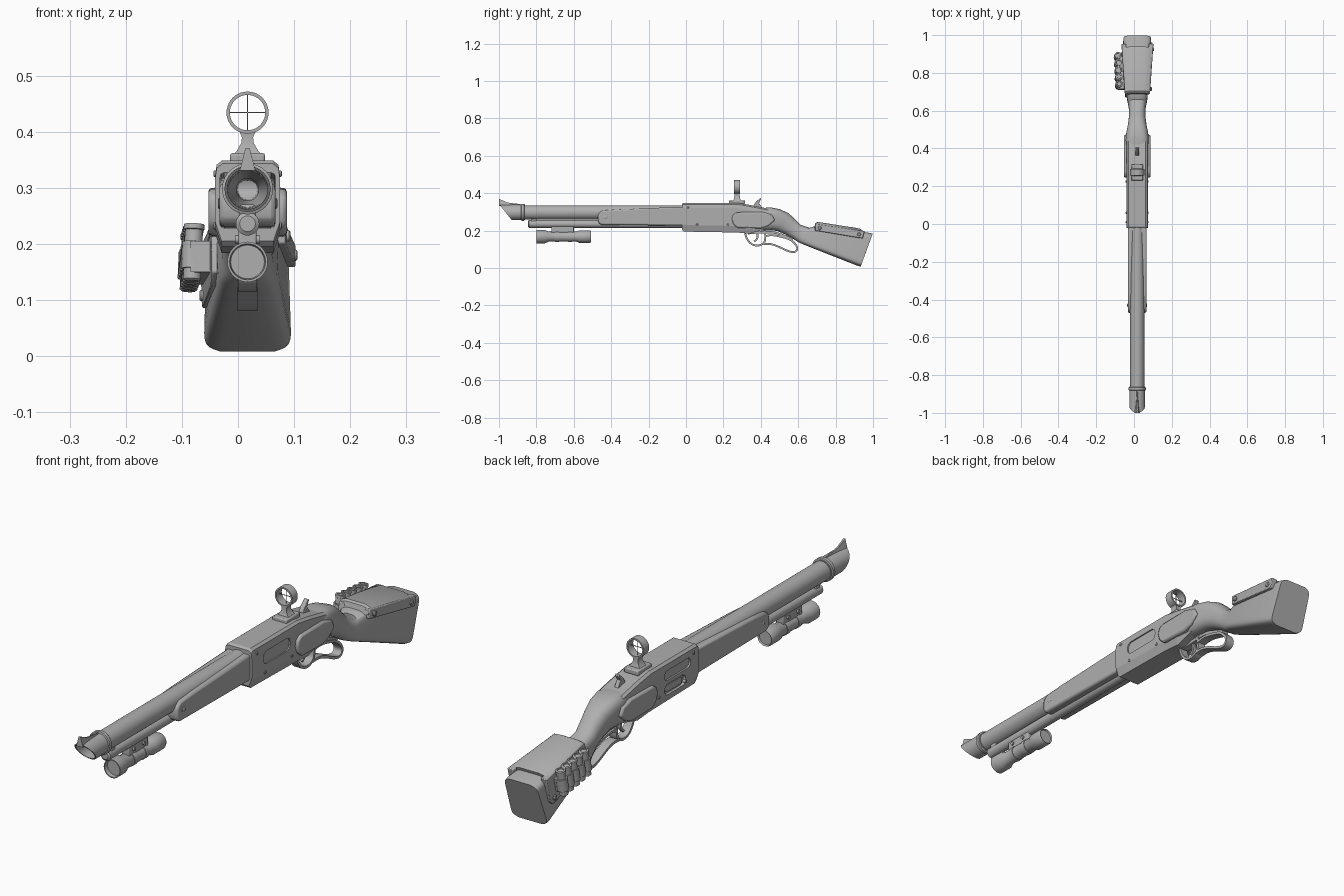
import bpy, bmesh, math
from mathutils import Vector

if "Cube" in bpy.data.objects:
    bpy.data.objects.remove(bpy.data.objects["Cube"])

CX = 0.017  # centre line of the gun
mat = bpy.data.materials.new("gunmetal_grey")
mat.diffuse_color = (0.43, 0.43, 0.43, 1)
mat.use_nodes = True
mat.node_tree.nodes["Principled BSDF"].inputs["Base Color"].default_value = mat.diffuse_color


def finish(name, bm, angle=35, bevel=0):
    bmesh.ops.recalc_face_normals(bm, faces=bm.faces)
    me = bpy.data.meshes.new(name)
    bm.to_mesh(me)
    bm.free()
    ob = bpy.data.objects.new(name, me)
    bpy.context.collection.objects.link(ob)
    me.materials.append(mat)
    if bevel:
        m = ob.modifiers.new("bevel", 'BEVEL')
        m.width, m.segments, m.limit_method = bevel, 2, 'ANGLE'
    if angle:
        bpy.ops.object.select_all(action='DESELECT')
        ob.select_set(True)
        bpy.context.view_layer.objects.active = ob
        bpy.ops.object.shade_smooth_by_angle(angle=math.radians(angle))
    return ob


def skin(bm, loops, closed=False):
    rings = [[bm.verts.new(p) for p in l] for l in loops]
    n = len(rings[0])
    pairs = list(zip(rings, rings[1:])) + ([(rings[-1], rings[0])] if closed else [])
    for a, b in pairs:
        for i in range(n):
            j = (i + 1) % n
            bm.faces.new((a[i], a[j], b[j], b[i]))
    if not closed:
        bm.faces.new(rings[0])
        bm.faces.new(rings[-1])


def prism(name, prof, x0, x1, bevel=0.0, angle=35):
    """Side profile of (y, z) extruded across x."""
    bm = bmesh.new()
    skin(bm, [[(x, y, z) for y, z in prof] for x in (x0, x1)])
    return finish(name, bm, angle, bevel)


def box(name, x0, x1, y0, y1, z0, z1, bevel=0.0):
    return prism(name, [(y0, z0), (y1, z0), (y1, z1), (y0, z1)], x0, x1, bevel)


def lathe(name, prof, origin, axis=(0, 1, 0), n=32, closed=False, cut=None):
    """Profile of (distance along axis, radius) spun around the axis."""
    bm = bmesh.new()
    rot = Vector((0, 0, 1)).rotation_difference(Vector(axis)).to_matrix()
    loops = []
    for d, r in prof:
        ring = [Vector(origin) + rot @ Vector((r * math.cos(t), r * math.sin(t), d))
                for t in (2 * math.pi * i / n for i in range(n))]
        loops.append([cut(p) if cut else p for p in ring])
    skin(bm, loops, closed)
    return finish(name, bm)


def loft(name, secs, n=40, angle=35):
    """Sections: top (y,z), bottom (y,z), half widths top/bottom, squareness, crown."""
    bm = bmesh.new()
    loops = []
    for ty, tz, by, bz, wt, wb, e, crown in secs:
        ring = []
        for i in range(n):
            t = 2 * math.pi * (i + 0.5) / n
            u, v = [math.copysign(abs(f(t)) ** (2 / e), f(t)) for f in (math.cos, math.sin)]
            k = (v + 1) / 2
            drop = crown * u * u * (2 * k - 1)
            ring.append((CX + u * (wb + (wt - wb) * k), by + (ty - by) * k - drop * .35, bz + (tz - bz) * k - drop))
        loops.append(ring)
    skin(bm, loops)
    return finish(name, bm, angle)


def capsule(y0, y1, z0, z1, r, n=6):
    pts = []
    for cy, cz, a in ((y1 - r, z1 - r, 0), (y0 + r, z1 - r, 90), (y0 + r, z0 + r, 180), (y1 - r, z0 + r, 270)):
        for i in range(n + 1):
            t = math.radians(a + 90 * i / n)
            pts.append((cy + r * math.cos(t), cz + r * math.sin(t)))
    return pts


def ribbon(name, path, hw, th):
    """Flat strap following a smoothed side path of (y, z)."""
    P = [Vector(p) for p in path]
    for _ in range(2):
        Q = [P[0]]
        for a, b in zip(P, P[1:]):
            Q += [a * .75 + b * .25, a * .25 + b * .75]
        P = Q + [P[-1]]
    loops = []
    for i, p in enumerate(P):
        t = (P[min(i + 1, len(P) - 1)] - P[max(i - 1, 0)]).normalized()
        nn = Vector((-t.y, t.x)) * th / 2
        loops.append([(CX + s * hw, *(p + nn * q)) for s, q in ((-1, -1), (1, -1), (1, 1), (-1, 1))])
    bm = bmesh.new()
    skin(bm, loops)
    return finish(name, bm, 40)


# barrel and slanted open muzzle
lathe("barrel", [(-.87, .038), (.02, .038), (.02, .01), (-.60, .02), (-.87, .034)], (CX, 0, .297), closed=True)
slant = lambda p: Vector((p.x, p.y + max(0, .338 - p.z) * .8, p.z)) if p.y < -.95 else p
lathe("muzzle", [(-.86, .041), (-.997, .041), (-.997, .036), (-.86, .034)], (CX, 0, .298), closed=True, cut=slant)
lathe("muzzle_collar", [(-.882, .040), (-.879, .0455), (-.866, .0455), (-.863, .040), (-.863, .036), (-.882, .036)],
      (CX, 0, .298), closed=True)
bm = bmesh.new()
skin(bm, [[(CX + w, y, z) for w, z in ((a, zt), (-a, zt), (-b, .331), (b, .331))]
          for y, zt, a, b in ((-1, .37, .004, .014), (-.955, .35, .003, .009), (-.885, .342, .002, .004))])
finish("front_sight", bm)

# magazine tube with its barrel band
lathe("magazine_tube", [(-.845, .014), (-.84, .021), (0, .021)], (CX, 0, .236))
box("barrel_band", CX - .015, CX + .015, -.83, -.80, .225, .27, .005)

# flashlight and mount
lathe("flashlight", [(-.785, .030), (-.80, .032), (-.80, .036), (-.755, .036), (-.735, .027), (-.585, .027),
                     (-.572, .033), (-.515, .033), (-.508, .030), (-.515, .027)], (CX, 0, .168))
for y in (-.69, -.62):
    lathe("flashlight_clamp", [(y - .01, .029), (y + .01, .029)], (CX, 0, .168))
box("flashlight_mount", CX - .016, CX + .016, -.72, -.60, .185, .225, .004)
for y in (-.69, -.63):
    lathe("mount_screw", [(-.022, .007), (.022, .007)], (CX, y, .208), (1, 0, 0), 12)

# fore-end with rounded nose
prism("fore_end", [(-.47, .25), (-.465, .238), (-.45, .231), (0, .227), (0, .328), (-.36, .314), (-.445, .308),
                   (-.465, .295), (-.47, .28)], CX - .05, CX + .05, .008)
for s in (-1, 1):
    lathe("fore_end_screw", [(.045, .010), (.051, .010), (.053, .007)], (CX, -.43, .272), (s, 0, 0), 16)

# receiver: chamfered cross-section following the side profile
bm = bmesh.new()
loops = []
for y, zt, zb in ((-.022, .343, .205), (-.012, .349, .195), (.27, .349, .190), (.34, .338, .184), (.44, .318, .212), (.452, .30, .225)):
    half = [(.045, zt), (.055, zt - .008), (.058, zt - .028), (.058, zb + .035), (.046, zb)]
    loops.append([(CX + x, y, z) for x, z in half] + [(CX - x, y, z) for x, z in reversed(half)])
skin(bm, loops)
receiver = finish("receiver", bm, 0)


def cut_slot(name, prof, x0, x1):
    c = prism(name, prof, x0, x1, 0, 0)
    c.hide_render = True
    c.hide_set(True)
    m = receiver.modifiers.new(name, 'BOOLEAN')
    m.operation, m.solver, m.object = 'DIFFERENCE', 'EXACT', c


cut_slot("right_port_cutter", capsule(.05, .215, .262, .312, .022), CX + .053, CX + .10)
cut_slot("left_port_cutter", capsule(.03, .19, .280, .318, .018), CX - .10, CX - .051)
cut_slot("left_gate_cutter", capsule(.06, .19, .222, .265, .021), CX - .10, CX - .046)
prism("loading_gate", capsule(.072, .178, .230, .257, .013), CX - .051, CX - .04)
for s in (-1, 1):
    for y, z in ((.01, .325), (.06, .232), (.225, .232)):
        lathe("receiver_pin", [(.05, .006), (.0595, .006), (.061, .004)], (CX, y, z), (s, 0, 0), 12)
    a, b = sorted((CX + s * .04, CX + s * .070))
    prism("side_panel", [(.245, .262), (.25, .285), (.27, .298), (.41, .300), (.46, .285), (.475, .255), (.44, .225),
                         (.40, .212), (.275, .215), (.252, .235)], a, b, .007)

# wrist and buttstock
loft("stock", [(.36, .315, .36, .205, .056, .056, 4, 0), (.45, .325, .42, .200, .062, .062, 3.5, 0),
               (.50, .315, .46, .202, .058, .058, 3, 0), (.545, .295, .49, .197, .050, .050, 2.6, 0),
               (.58, .265, .53, .180, .045, .045, 2.4, 0), (.612, .232, .57, .158, .043, .043, 2.4, 0),
               (.66, .215, .60, .138, .046, .046, 3, 0), (.70, .228, .635, .122, .056, .052, 6, .006),
               (.985, .194, .917, .005, .073, .078, 12, .016), (1.0, .189, .932, .002, .071, .077, 12, .016)], 56, 30)

# saddle cover over the comb with its side straps
loft("comb_saddle", [(.695, .244, .683, .208, .062, .064, 8, .008), (.705, .250, .695, .203, .066, .068, 9, .010),
                     (.93, .216, .912, .166, .080, .081, 9, .014), (.94, .209, .925, .168, .076, .078, 8, .012)], 40, 30)


def strap(name, s, prof, w0, w1):
    bm = bmesh.new()
    loops = [[(CX + s * (w0 + (w1 - w0) * (y - .69) / .25 + o), y, z) for y, z in prof] for o in (-.02, .005)]
    skin(bm, loops)
    return finish(name, bm, 35, .003)


strap("right_strap", 1, [(.69, .238), (.69, .200), (.945, .158), (.955, .198)], .063, .080)
strap("left_strap", -1, [(.69, .235), (.67, .150), (.70, .125), (.91, .085), (.93, .10), (.955, .198)], .060, .078)
for y, z, w in ((.715, .214, .068), (.925, .180, .080)):
    lathe("strap_screw", [(0, .010), (w + .006, .010), (w + .009, .007)], (CX, y, z), (1, 0, 0), 12)
lathe("left_strap_screw", [(0, .010), (.083, .010), (.086, .007)], (CX, .90, .108), (-1, 0, 0), 12)

# shell holder with five shells
up = Vector((.04, .16, 1)).normalized()
for i in range(5):
    o = Vector((-.080 - .0015 * i, .735 + .0375 * i, .185 - .0045 * i))
    lathe("shell", [(-.052, .012), (-.049, .016), (.040, .016), (.041, .0185), (.050, .0185), (.051, .012), (.048, .011)], o, up, 16)
    lathe("shell_loop", [(-.03, .0205), (.018, .0205)], o, up, 16)
prism("shell_backing", [(.715, .205), (.71, .150), (.89, .128), (.905, .182)], -.085, -.045)

# ring sight
lathe("sight_ring", [(-.017, .0375), (.017, .0375), (.017, .0315), (-.017, .0315)], (CX, .273, .434), n=40, closed=True)
box("crosshair_vertical", CX - .001, CX + .001, .272, .274, .40, .468)
box("crosshair_horizontal", CX - .034, CX + .034, .272, .274, .433, .435)
box("sight_base", CX - .031, CX + .031, .23, .315, .342, .362, .004)
bm = bmesh.new()
skin(bm, [[(CX + a * w, .273 + b * d, z) for a, b in ((-1, -1), (1, -1), (1, 1), (-1, 1))]
          for z, w, d in ((.358, .026, .022), (.366, .019, .018), (.380, .011, .015), (.390, .010, .014), (.402, .015, .014))])
finish("sight_stem", bm)

# hammer
prism("hammer", [(.375, .31), (.362, .335), (.372, .352), (.397, .375), (.402, .370), (.390, .348), (.415, .31)],
      CX - .009, CX + .009, .002)

# trigger, guard and lever loop
ribbon("trigger_guard", [(.315, .19), (.325, .155), (.35, .125), (.39, .118), (.42, .135), (.425, .165), (.42, .205)], .017, .010)
ribbon("lever_loop", [(.42, .17), (.46, .178), (.52, .165), (.565, .15), (.60, .11), (.585, .082), (.545, .09),
                      (.49, .117), (.45, .13), (.41, .128)], .018, .010)
ribbon("trigger", [(.37, .20), (.385, .175), (.38, .155), (.365, .142)], .006, .010)
ribbon("lower_tang", [(.33, .186), (.40, .192), (.47, .192), (.52, .175), (.57, .152)], .014, .012)
